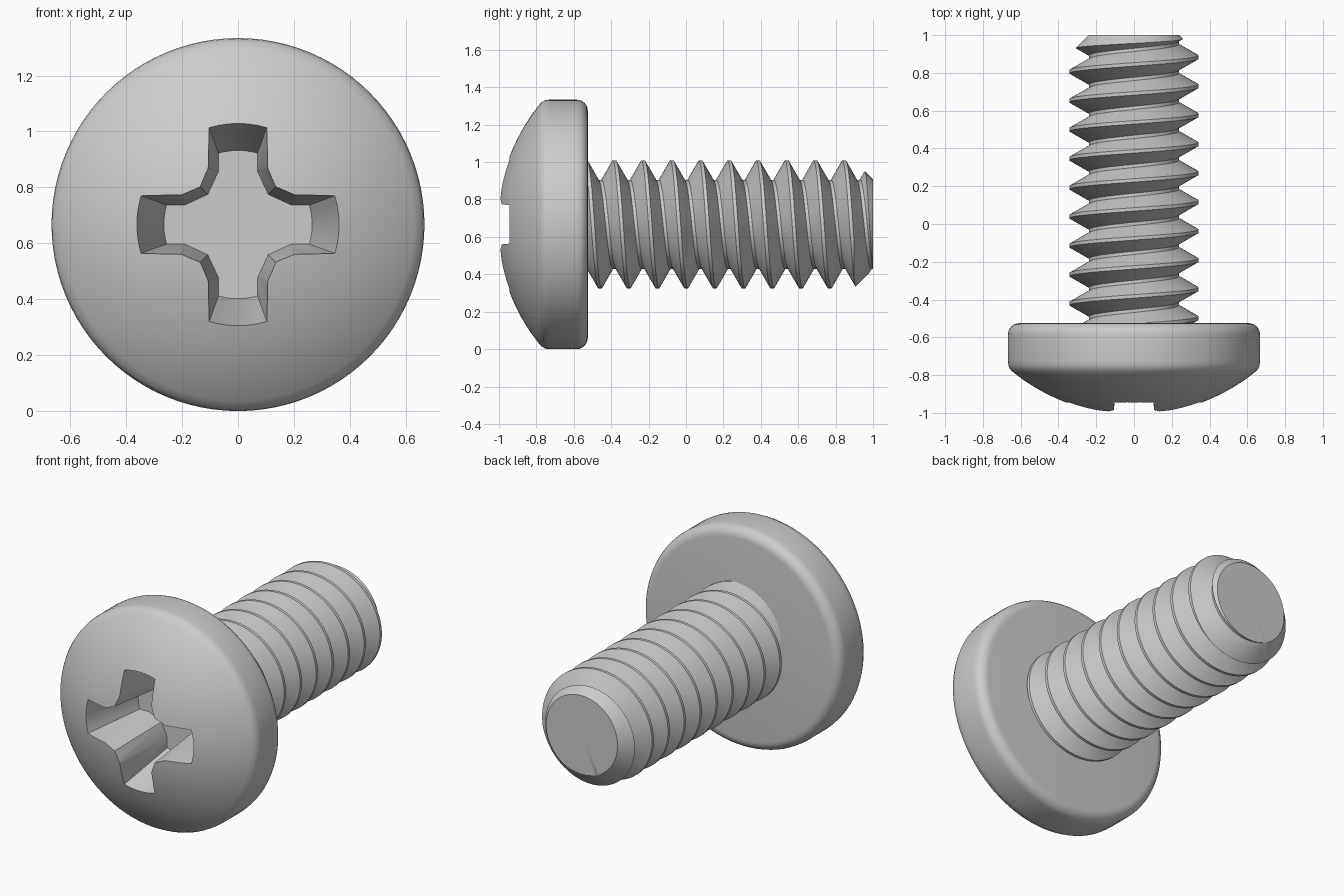
import bpy, bmesh
from math import sin, cos, pi, tau, sqrt, radians
from mathutils import Matrix

if "Cube" in bpy.data.objects:
    bpy.data.objects.remove(bpy.data.objects["Cube"])

CZ = 0.667          # height of the screw axis
SEG = 96


def finish(bm, name, helper=False):
    bmesh.ops.recalc_face_normals(bm, faces=bm.faces[:])
    mesh = bpy.data.meshes.new(name)
    bm.to_mesh(mesh)
    bm.free()
    ob = bpy.data.objects.new(name, mesh)
    bpy.context.collection.objects.link(ob)
    ob.hide_render = helper
    return ob


def revolve(name, profile, helper=False):
    """Spin (radius, y) points around the screw axis."""
    bm = bmesh.new()
    vs = [bm.verts.new((r, y, CZ)) for r, y in profile]
    es = [bm.edges.new(p) for p in zip(vs, vs[1:])]
    bmesh.ops.spin(bm, geom=vs + es, cent=(0, 0, CZ), axis=(0, 1, 0),
                   angle=tau, steps=SEG, use_merge=True)
    bmesh.ops.remove_doubles(bm, verts=bm.verts[:], dist=1e-5)
    return finish(bm, name, helper)


def cut(ob, tool, operation):
    mod = ob.modifiers.new("cut", 'BOOLEAN')
    mod.object, mod.operation, mod.solver = tool, operation, 'EXACT'
    bpy.context.view_layer.objects.active = ob
    bpy.ops.object.modifier_apply(modifier=mod.name)
    bpy.data.objects.remove(tool)


def smooth(ob, angle):
    bpy.ops.object.select_all(action='DESELECT')
    ob.select_set(True)
    bpy.context.view_layer.objects.active = ob
    bpy.ops.object.shade_smooth_by_angle(angle=radians(angle))


# Pan head: flat underside, rounded rim, spherical dome
R, APEX = 1.02, -1.01
profile = [(0, -0.525)]
profile += [(0.607 + 0.06 * sin(a), -0.585 + 0.06 * cos(a))
            for a in (i * pi / 12 for i in range(7))]
profile += [(0.667, -0.73), (0.664, -0.752), (0.653, -0.773)]
profile += [(r, APEX + R - sqrt(R * R - r * r))
            for r in (0.63 * (1 - i / 14) for i in range(15))]
head = revolve("head", profile)

# Tapered cross recess: lofted from floor outline to an outline above the dome
FLOOR, RIM, TOP = -0.58, -0.945, -1.1


def cross(half, length, near, corner):
    arm = [(near, half), ]
    end = [(sqrt(length ** 2 - s * s), s) for s in
           (half * (1 - i / 3) for i in range(7))]
    arm += end + [(near, -half), (corner, -corner)]
    pts = []
    for k in range(4):
        rot = Matrix.Rotation(-k * pi / 2, 2)
        for x, z in arm:
            c, s = cos(k * pi / 2), sin(k * pi / 2)
            pts.append((x * c + z * s, -x * s + z * c))
    return pts


low = cross(0.07, 0.265, 0.19, 0.108)
rim = cross(0.103, 0.362, 0.20, 0.132)
t = (TOP - FLOOR) / (RIM - FLOOR)
bm = bmesh.new()
a = [bm.verts.new((x, FLOOR, CZ + z)) for x, z in low]
b = [bm.verts.new((x + (u - x) * t, TOP, CZ + z + (v - z) * t))
     for (x, z), (u, v) in zip(low, rim)]
bm.faces.new(a)
bm.faces.new(b)
for i in range(len(a)):
    j = (i + 1) % len(a)
    bm.faces.new((a[i], a[j], b[j], b[i]))
cut(head, finish(bm, "recess_cutter", True), 'DIFFERENCE')
smooth(head, 25)

# Threaded shank: one V profile per pitch, shifted along y around the turn
PITCH, ROOT, CREST, PEAK = 0.1535, 0.238, 0.342, 0.845
vee = [(-0.068, ROOT), (-0.009, CREST), (0.009, CREST), (0.068, ROOT)]
TURNS = range(-11, 4)
bm = bmesh.new()
cols = []
for j in range(SEG):
    ang = tau * j / SEG            # 0 is up, then towards +x
    cols.append([bm.verts.new((r * sin(ang),
                               PEAK + PITCH * (k + j / SEG) + dy,
                               CZ + r * cos(ang)))
                 for k in TURNS for dy, r in vee])
n = len(cols[0])
for j in range(SEG):
    nxt, shift = (cols[j + 1], 0) if j < SEG - 1 else (cols[0], len(vee))
    for i in range(n - 1 - shift):
        bm.faces.new((cols[j][i], cols[j][i + 1],
                      nxt[i + 1 + shift], nxt[i + shift]))
# trim both ends flat and cap them
for y, side in ((-0.57, -1), (1.04, 1)):
    res = bmesh.ops.bisect_plane(
        bm, geom=bm.verts[:] + bm.edges[:] + bm.faces[:], dist=1e-6,
        plane_co=(0, y, 0), plane_no=(0, side, 0), clear_outer=True)
    rim_edges = [e for e in res["geom_cut"] if isinstance(e, bmesh.types.BMEdge)]
    bmesh.ops.holes_fill(bm, edges=rim_edges, sides=0)
shank = finish(bm, "threaded_shank")

# Chamfered tip: keep only what lies inside this envelope
envelope = revolve("tip_envelope",
                   [(0, -0.545), (0.45, -0.545), (0.45, 0.79), (0.24, 1.0), (0, 1.0)],
                   True)
cut(shank, envelope, 'INTERSECT')
smooth(shank, 30)
